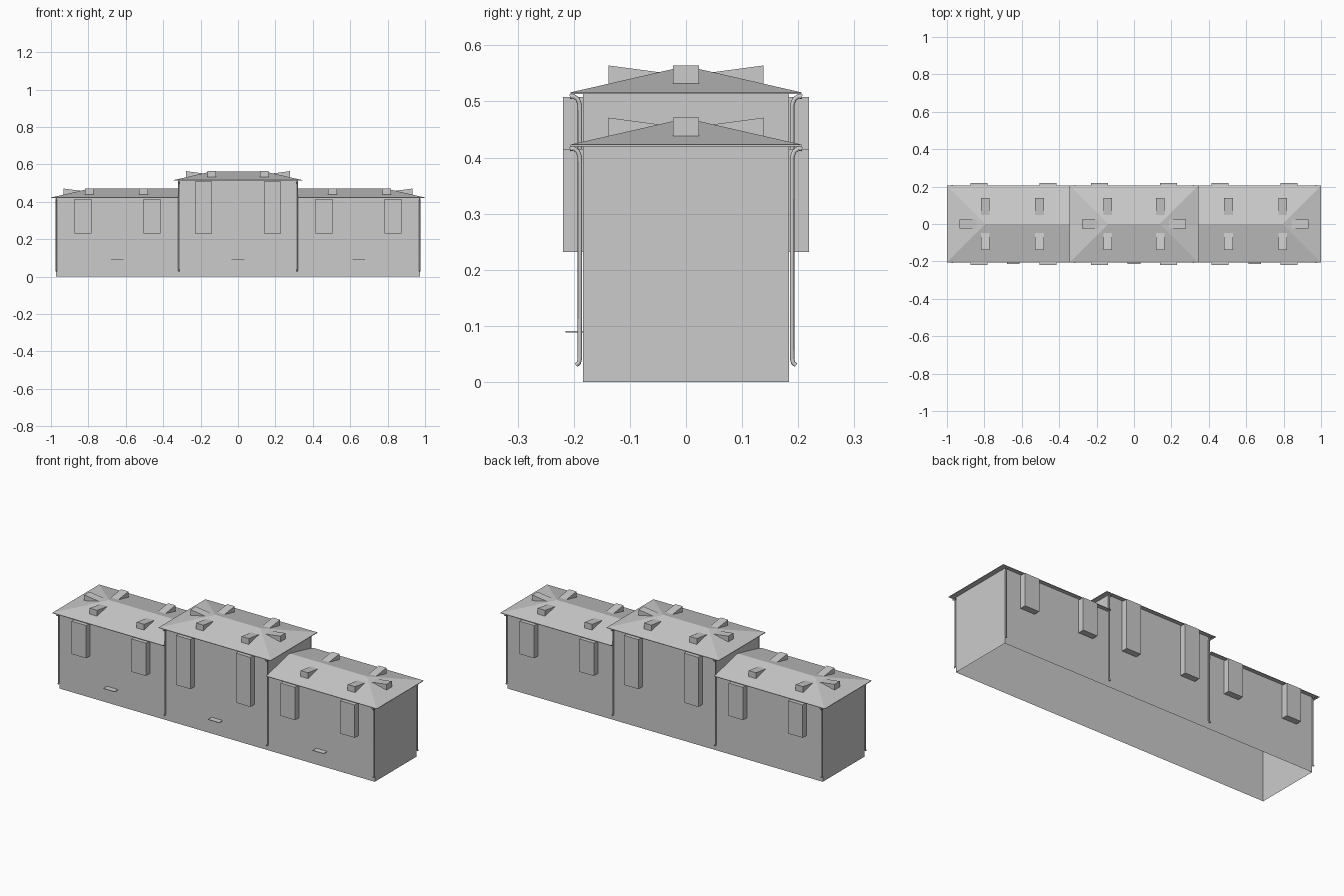
import bpy
import bmesh
from mathutils import Vector

cube = bpy.data.objects.get("Cube")
if cube:
    bpy.data.objects.remove(cube, do_unlink=True)

grey = bpy.data.materials.new("plain grey")
grey.use_nodes = True
COLOUR = (0.6, 0.6, 0.6, 1)
grey.diffuse_color = COLOUR
grey.node_tree.nodes["Principled BSDF"].inputs["Base Color"].default_value = COLOUR

# Main sizes
END, MID, DEPTH = 0.972, 0.318, 0.184
ROOF_END, ROOF_MID, EAVE = 1.0, 0.345, 0.206
LOW, HIGH, RISE, LIP = 0.42, 0.513, 0.05, 0.003


def finish(name, bm):
    bmesh.ops.recalc_face_normals(bm, faces=bm.faces)
    mesh = bpy.data.meshes.new(name)
    bm.to_mesh(mesh)
    bm.free()
    mesh.materials.append(grey)
    obj = bpy.data.objects.new(name, mesh)
    bpy.context.collection.objects.link(obj)
    return obj


def prism(bm, profile, offset):
    """Extrude a flat 3D outline along the offset vector."""
    face = bm.faces.new([bm.verts.new(p) for p in profile])
    new = bmesh.ops.extrude_face_region(bm, geom=[face], use_keep_orig=True)["geom"]
    verts = [v for v in new if isinstance(v, bmesh.types.BMVert)]
    bmesh.ops.translate(bm, verts=verts, vec=offset)


def box(name, x0, x1, y0, y1, z0, z1):
    bm = bmesh.new()
    prism(bm, [(x0, y0, z0), (x1, y0, z0), (x1, y1, z0), (x0, y1, z0)], (0, 0, z1 - z0))
    return finish(name, bm)


# Walls: stepped front outline, open below and under the roofs
bm = bmesh.new()
half = [(END, 0), (END, LOW), (MID, LOW), (MID, HIGH)]
outline = half + [(-x, z) for x, z in reversed(half)]
prism(bm, [(x, -DEPTH, z) for x, z in outline], (0, 2 * DEPTH, 0))
bm.normal_update()
flat = [f for f in bm.faces if abs(f.normal.z) > 0.9]
bmesh.ops.delete(bm, geom=flat, context='FACES')
finish("walls", bm)


def roof(name, x0, x1, ridge0, ridge1, z):
    """Hipped roof with a thin eave edge; ridge ends give hip or gable."""
    bm = bmesh.new()
    corners = [(x0, -EAVE), (x1, -EAVE), (x1, EAVE), (x0, EAVE)]
    base = [bm.verts.new((x, y, z)) for x, y in corners]
    lip = [bm.verts.new((x, y, z + LIP)) for x, y in corners]
    a = bm.verts.new((ridge0, 0, z + RISE))
    b = bm.verts.new((ridge1, 0, z + RISE))
    bm.faces.new(base)
    for i in range(4):
        j = (i + 1) % 4
        bm.faces.new((base[i], base[j], lip[j], lip[i]))
    for face in ((lip[0], lip[1], b, a), (lip[1], lip[2], b),
                 (lip[2], lip[3], a, b), (lip[3], lip[0], a)):
        bm.faces.new(face)
    return finish(name, bm)


HIP = ROOF_END - EAVE
roof("centre_roof", -ROOF_MID, ROOF_MID, EAVE - ROOF_MID, ROOF_MID - EAVE, HIGH)
roof("left_wing_roof", MID, ROOF_END, MID, HIP, LOW)
roof("right_wing_roof", -ROOF_END, -MID, -HIP, -MID, LOW)


def dormer(name, eave_point, inward, z):
    """Wedge dormer whose top falls back towards the ridge."""
    inward = Vector(inward)
    side = Vector((-inward.y, inward.x, 0)) * 0.023
    start = Vector(eave_point) - side
    profile = []
    for d, h in ((0.068, 0.012), (0.068, 0.051), (0.158, 0.039)):
        profile.append(start + inward * d + Vector((0, 0, z + h)))
    bm = bmesh.new()
    prism(bm, profile, side * 2)
    return finish(name, bm)


for s, label in ((1, "left"), (-1, "right")):
    dormer(label + "_wing_end_dormer", (s * ROOF_END, 0, 0), (-s, 0, 0), LOW)
    dormer(label + "_centre_end_dormer", (s * ROOF_MID, 0, 0), (-s, 0, 0), HIGH)
    for t, face in ((-1, "front"), (1, "back")):
        prefix = face + "_" + label
        for x, z in ((0.14, HIGH), (0.505, LOW), (0.795, LOW)):
            dormer(prefix + "_dormer", (s * x, t * EAVE, 0), (0, -t, 0), z)

        # Projecting bays hung under the eaves
        for x, top in ((0.185, HIGH - 0.005), (0.46, LOW - 0.005), (0.828, LOW - 0.005)):
            box(prefix + "_bay", s * x - 0.045, s * x + 0.045,
                t * DEPTH, t * 0.219, 0.232, top)

        # Downpipes with a swept neck and a kicked-out foot
        for x, top in ((0.972, LOW), (0.316, HIGH)):
            path = [(0.207, top - 0.005), (0.200, top - 0.004), (0.193, top - 0.009),
                    (0.189, top - 0.02), (0.189, 0.042), (0.191, 0.034), (0.196, 0.030)]
            curve = bpy.data.curves.new(prefix + "_downpipe", 'CURVE')
            curve.dimensions = '3D'
            curve.bevel_depth = 0.004
            curve.bevel_resolution = 2
            curve.use_fill_caps = True
            spline = curve.splines.new('POLY')
            spline.points.add(len(path) - 1)
            for p, (y, z) in zip(spline.points, path):
                p.co = (s * x, t * y, z, 1)
            curve.materials.append(grey)
            pipe = bpy.data.objects.new(prefix + "_downpipe", curve)
            bpy.context.collection.objects.link(pipe)

# Thin door canopies on the front
for x in (-0.645, 0, 0.645):
    box("door_canopy", x - 0.034, x + 0.034, -0.215, -DEPTH, 0.088, 0.091)
